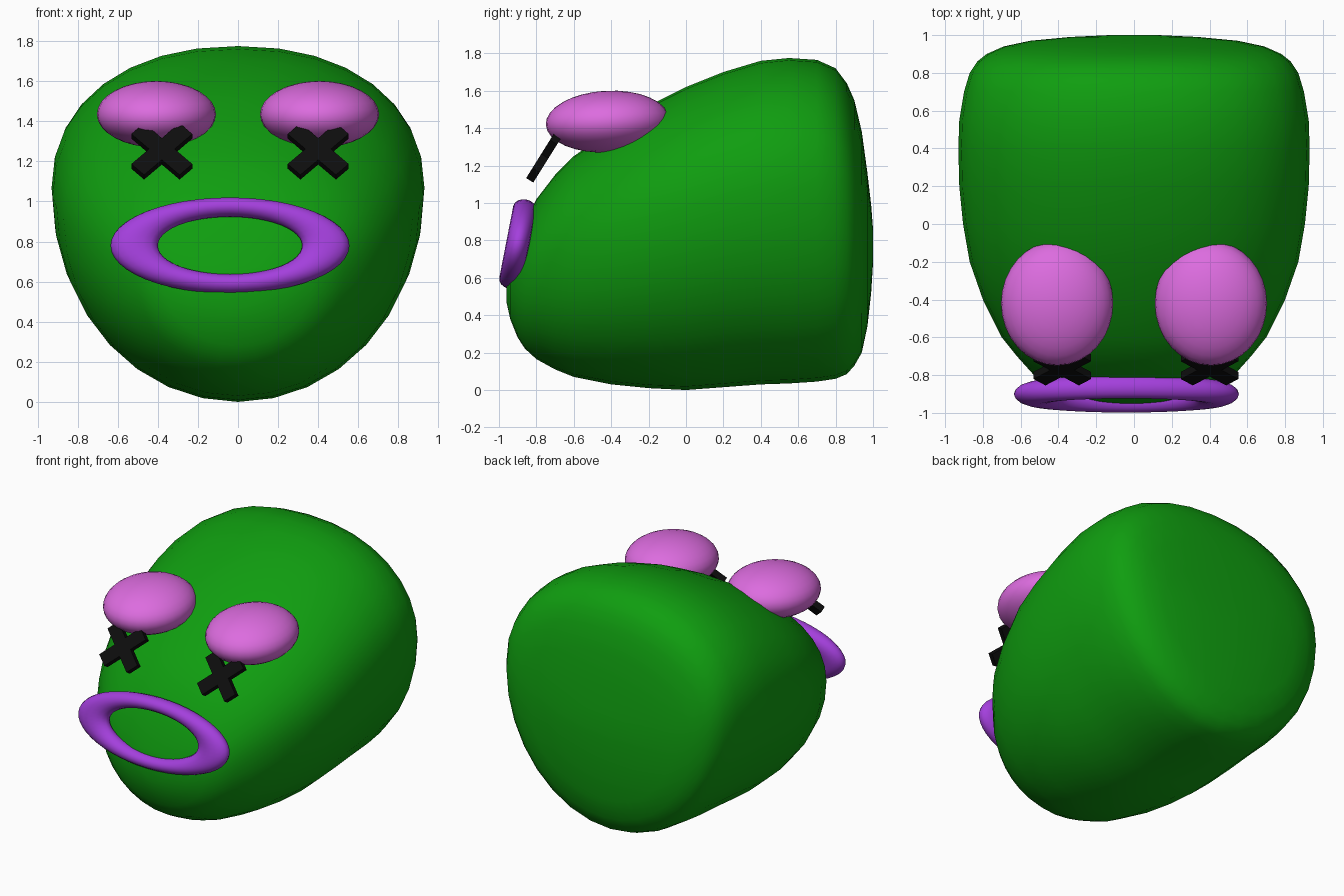
import bpy, bmesh, math
from mathutils import Matrix

cube = bpy.data.objects.get("Cube")
if cube:
    bpy.data.objects.remove(cube, do_unlink=True)


def material(name, r, g, b):
    m = bpy.data.materials.new(name)
    m.use_nodes = True
    m.diffuse_color = (r, g, b, 1)
    node = next(n for n in m.node_tree.nodes if n.type == 'BSDF_PRINCIPLED')
    node.inputs["Base Color"].default_value = (r, g, b, 1)
    return m


green = material("green skin", 0.005, 0.34, 0.005)
pink = material("pink eye", 0.72, 0.15, 0.74)
purple = material("purple lips", 0.37, 0.05, 0.72)
black = material("black cross", 0.004, 0.004, 0.004)


def make_object(name, bm, mat, smooth=True):
    bmesh.ops.recalc_face_normals(bm, faces=bm.faces)
    for f in bm.faces:
        f.smooth = smooth
    mesh = bpy.data.meshes.new(name)
    bm.to_mesh(mesh)
    bm.free()
    mesh.materials.append(mat)
    ob = bpy.data.objects.new(name, mesh)
    bpy.context.collection.objects.link(ob)
    return ob


def skin(bm, rings, closed):
    """Bridge rings of vertices with quads."""
    count = len(rings)
    for i in range(count if closed else count - 1):
        a, b = rings[i], rings[(i + 1) % count]
        n = len(a)
        for j in range(n):
            k = (j + 1) % n
            bm.faces.new((a[j], a[k], b[k], b[j]))


# Head: egg-shaped sections lofted from front to back (y, bottom, top, half width)
SECTIONS = [
    (-.96, .47, .60, .10), (-.94, .38, .68, .25), (-.9, .28, .80, .37),
    (-.86, .22, .90, .45), (-.8, .165, 1.02, .53), (-.7, .11, 1.15, .62),
    (-.6, .07, 1.25, .70), (-.4, .03, 1.39, .80), (-.2, .01, 1.52, .87),
    (0, 0, 1.62, .905), (.2, .015, 1.70, .925), (.4, .03, 1.76, .93),
    (.55, .035, 1.775, .925), (.7, .045, 1.765, .90), (.8, .06, 1.72, .87),
    (.86, .085, 1.64, .83), (.9, .13, 1.55, .78), (.94, .20, 1.38, .69),
    (.97, .34, 1.16, .55), (.99, .52, .99, .34), (1, .68, .86, .13)]


def power(v, p):
    return math.copysign(abs(v) ** p, v)


bm = bmesh.new()
rings = []
for y, low, high, width in SECTIONS:
    mid = low + 0.6 * (high - low)
    ring = []
    for j in range(32):
        a = math.tau * j / 32
        c, s = math.cos(a), math.sin(a)
        if s > 0:
            x, z = power(c, .92) * width, mid + power(s, .92) * (high - mid)
        else:
            x, z = c * width, mid + s * (mid - low)
        ring.append(bm.verts.new((x, y, z)))
    rings.append(ring)
skin(bm, rings, False)
bm.faces.new(rings[0])
bm.faces.new(rings[-1])
make_object("head", bm, green)

# Lips: flattened, tilted ring
bm = bmesh.new()
rings = []
for i in range(48):
    a = math.tau * i / 48
    ring = []
    for j in range(16):
        b = math.tau * j / 16
        r = .478 + .118 * math.cos(b)
        ring.append(bm.verts.new((r * math.cos(a), .062 * math.sin(b),
                                  .408 * r * math.sin(a))))
    rings.append(ring)
skin(bm, rings, True)
lips = make_object("lips", bm, purple)
lips.location = (-.04, -.9, .78)
lips.rotation_euler.x = math.radians(-11)

# Eyes and the crosses beneath them
for side, sign, cross_x in (("left", 1, .40), ("right", -1, -.38)):
    bm = bmesh.new()
    bmesh.ops.create_uvsphere(bm, u_segments=32, v_segments=16, radius=1)
    bmesh.ops.scale(bm, vec=(.297, .33, .165), verts=bm.verts)
    eye = make_object(side + "_eye", bm, pink)
    eye.location = (sign * .407, -.42, 1.435)
    eye.rotation_euler.x = math.radians(3)

    bm = bmesh.new()
    for angle in (45, -45):
        turn = Matrix.Rotation(math.radians(angle), 4, 'Y')
        bmesh.ops.create_cube(bm, size=1,
                              matrix=turn @ Matrix.Diagonal((.34, .045, .09, 1)))
    cross = make_object(side + "_cross", bm, black, False)
    cross.location = (cross_x, -.755, 1.25)
    cross.rotation_euler.x = math.radians(-32)
